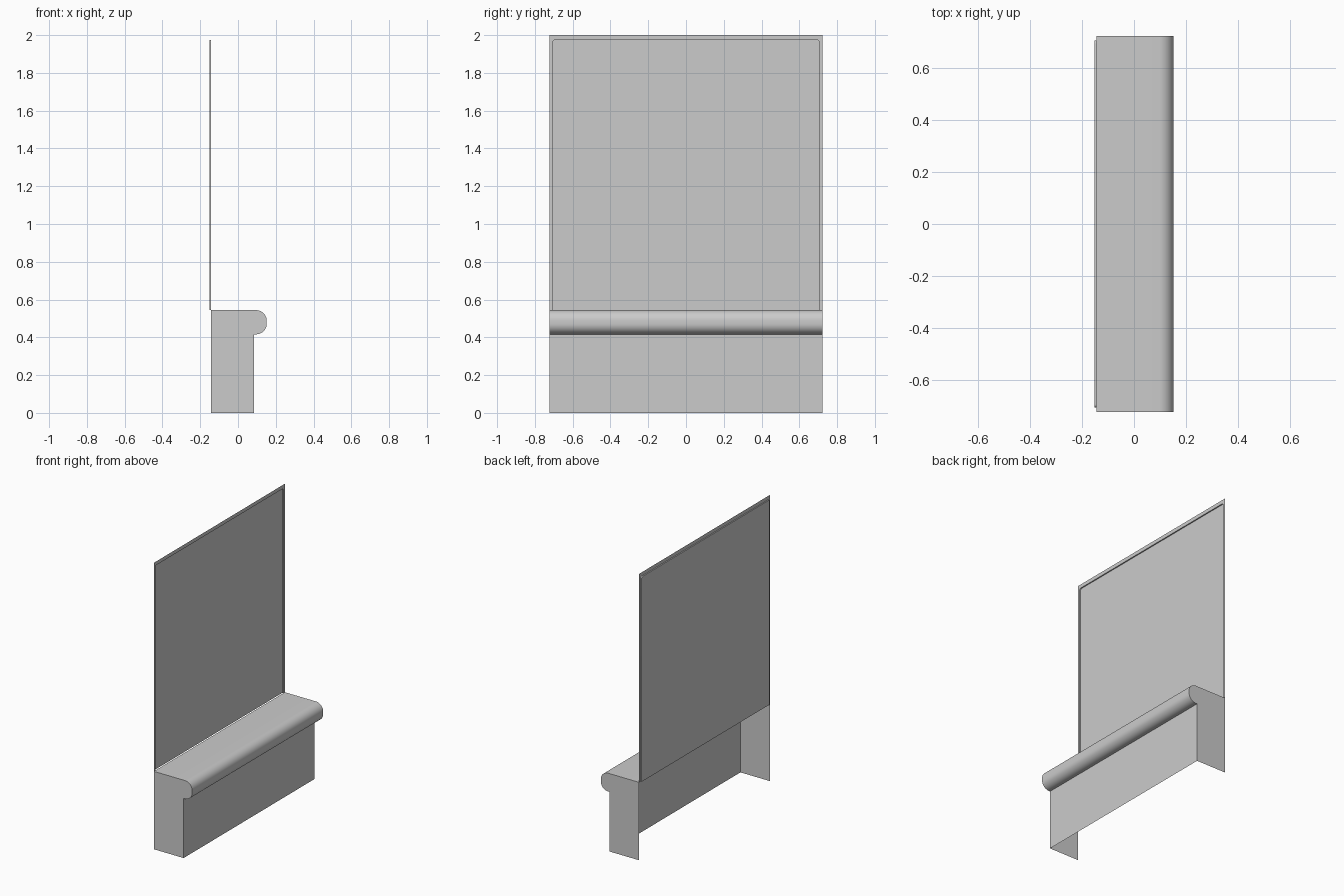
import bpy
import bmesh
from math import sin, cos, radians

if "Cube" in bpy.data.objects:
    bpy.data.objects.remove(bpy.data.objects["Cube"])

HALF = 0.723          # half length along y
BACK = -0.144         # plane of the ledge back and the panel border
TOP, UNDER = 0.544, 0.416


def arc(cx, cz, r, a0, a1, n):
    """Points on an arc, angles in degrees."""
    return [(cx + r * cos(radians(a0 + (a1 - a0) * i / n)),
             cz + r * sin(radians(a0 + (a1 - a0) * i / n))) for i in range(n + 1)]


def finish(bm, name):
    mesh = bpy.data.meshes.new(name)
    bm.to_mesh(mesh)
    bm.free()
    obj = bpy.data.objects.new(name, mesh)
    bpy.context.collection.objects.link(obj)
    bpy.ops.object.select_all(action='DESELECT')
    obj.select_set(True)
    bpy.context.view_layer.objects.active = obj
    bpy.ops.object.shade_smooth_by_angle(angle=radians(35))
    return obj


def strip(bm, a, b):
    """Quads between two open rows of vertices."""
    for i in range(len(a) - 1):
        bm.faces.new((a[i], a[i + 1], b[i + 1], b[i]))


# Ledge with rounded nose: open at the back and underneath, closed at both ends
R = 0.056
nose = (arc(0.152 - R, TOP - R, R, 90, 0, 10)
        + arc(0.152 - R, UNDER + R, R, 0, -90, 10))
profile = [(BACK, TOP)] + nose + [(0.086, UNDER), (0.086, 0)]
bm = bmesh.new()
near, far = [[bm.verts.new((x, y, z)) for x, z in profile] for y in (-HALF, HALF)]
strip(bm, near, far)
bm.faces.new([bm.verts.new((BACK, -HALF, 0))] + near[::-1])
bm.faces.new(far + [bm.verts.new((BACK, HALF, 0))])
finish(bm, "ledge")

# Back panel: thin flat border with the large centre set slightly back
W, H, C = 0.706, 1.974, 0.012
inner = ([(W, TOP)] + arc(W - C, H - C, C, 0, 90, 4)
         + arc(C - W, H - C, C, 90, 180, 4) + [(-W, TOP)])
outer = [(HALF, TOP), (HALF, 2), (-HALF, 2), (-HALF, TOP)]
bm = bmesh.new()
rim, recess = [[bm.verts.new((x, y, z)) for y, z in inner] for x in (BACK, -0.152)]
bm.faces.new([bm.verts.new((BACK, y, z)) for y, z in outer] + rim[::-1])
strip(bm, rim, recess)
bm.faces.new(recess)
finish(bm, "back_panel")
